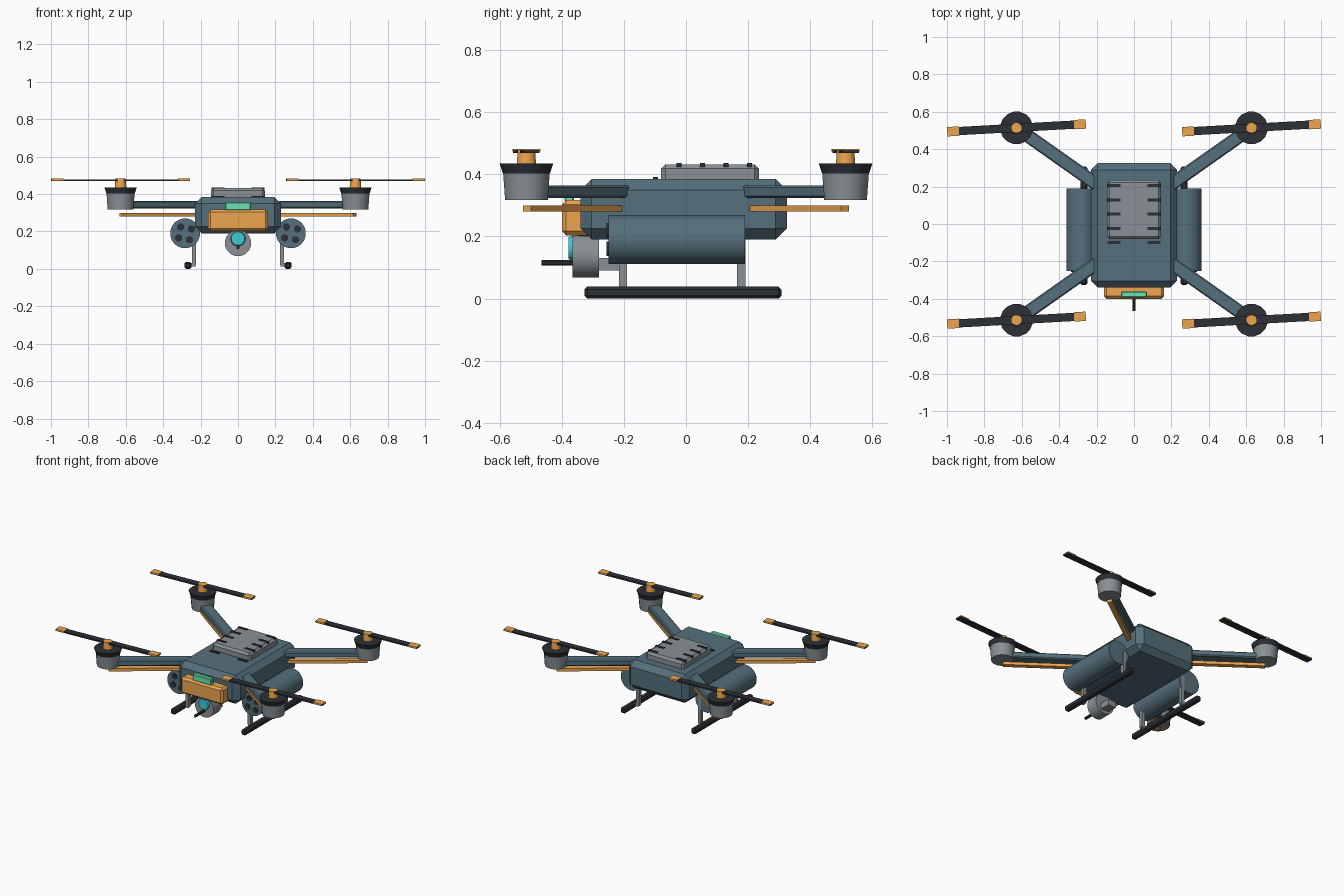
import bpy, bmesh, math
from mathutils import Vector, Matrix

if "Cube" in bpy.data.objects:
    bpy.data.objects.remove(bpy.data.objects["Cube"])


def material(name, rgb):
    m = bpy.data.materials.new(name)
    m.diffuse_color = (*rgb, 1)
    m.use_nodes = True
    m.node_tree.nodes["Principled BSDF"].inputs["Base Color"].default_value = m.diffuse_color
    return m


BLUE = material("slate_blue", (0.09, 0.16, 0.20))
DARK = material("charcoal", (0.025, 0.03, 0.037))
METAL = material("gunmetal", (0.25, 0.28, 0.30))
ORANGE = material("orange", (0.85, 0.38, 0.08))
CYAN = material("cyan_glass", (0.05, 0.60, 0.68))
GREEN = material("green_glass", (0.14, 0.78, 0.46))


def finish(name, bm, mat, smooth=False):
    bmesh.ops.recalc_face_normals(bm, faces=bm.faces)
    me = bpy.data.meshes.new(name)
    bm.to_mesh(me)
    bm.free()
    ob = bpy.data.objects.new(name, me)
    bpy.context.collection.objects.link(ob)
    if mat:
        me.materials.append(mat)
    if smooth:
        me.shade_smooth()
        me.set_sharp_from_angle(angle=math.radians(35))
    return ob


def box(name, lo, hi, mat=None, bevel=0.0, matrix=None):
    """Chamfered box between two corners, optionally moved by a matrix."""
    lo, hi = Vector(lo), Vector(hi)
    bm = bmesh.new()
    bmesh.ops.create_cube(bm, size=1)
    bmesh.ops.scale(bm, vec=hi - lo, verts=bm.verts)
    bmesh.ops.translate(bm, vec=(lo + hi) / 2, verts=bm.verts)
    if bevel:
        bmesh.ops.bevel(bm, geom=bm.edges[:], offset=bevel, segments=1,
                        affect='EDGES', profile=0.5)
    if matrix:
        bm.transform(matrix)
    return finish(name, bm, mat)


def tube(name, a, b, r1, r2=None, mat=METAL, sides=16):
    """Cylinder or cone from point a to point b, smooth when it has many sides."""
    a, b = Vector(a), Vector(b)
    d = b - a
    bm = bmesh.new()
    bmesh.ops.create_cone(bm, cap_ends=True, segments=sides, radius1=r1,
                          radius2=r1 if r2 is None else r2, depth=d.length)
    bm.transform(Matrix.Rotation(math.pi / sides, 4, 'Z'))
    bm.transform(Matrix.Translation((a + b) / 2) @ d.to_track_quat('Z', 'Y').to_matrix().to_4x4())
    return finish(name, bm, mat, sides >= 12)


def beam(name, a, b, width, height, mat, bevel=0.0):
    """Horizontal bar from a to b."""
    a, b = Vector(a), Vector(b)
    d = b - a
    m = Matrix.Translation((a + b) / 2) @ Matrix.Rotation(math.atan2(d.y, d.x), 4, 'Z')
    h = Vector((d.length, width, height)) / 2
    return box(name, -h, h, mat, bevel, m)


# Fuselage and battery on top
box("fuselage", (-0.23, -0.34, 0.19), (0.23, 0.325, 0.385), BLUE, 0.036)
box("battery", (-0.145, -0.08, 0.37), (0.145, 0.235, 0.432), METAL, 0.014)
for i in range(5):
    y = 0.205 - 0.076 * i
    z = 0.43 if i < 4 else 0.385
    for s in (-1, 1):
        box("cooling_slot", (s * 0.107 - 0.034, y - 0.008, z - 0.006),
            (s * 0.107 + 0.034, y + 0.008, z + 0.006), DARK)

# Nose module and sensor window
box("nose_module", (-0.16, -0.40, 0.203), (0.16, -0.30, 0.317), ORANGE, 0.014)
box("sensor_window", (-0.07, -0.392, 0.312), (0.07, -0.36, 0.358), GREEN, 0.005)

# Camera housing, lens and barrel under the nose
box("camera_mount", (-0.03, -0.345, 0.17), (0.03, -0.285, 0.21), DARK)
tube("camera_housing", (0, -0.28, 0.138), (0, -0.365, 0.138), 0.071)
tube("camera_lens", (0, -0.36, 0.162), (0, -0.378, 0.162), 0.042, 0.036, CYAN)
box("barrel_mount", (-0.03, -0.31, 0.09), (0.03, -0.21, 0.13), METAL)
tube("barrel", (0, -0.30, 0.115), (0, -0.465, 0.115), 0.010, None, DARK, 8)

# Four arms with motors and propellers
for sx in (-1, 1):
    for sy in (-1, 1):
        mx, my = sx * 0.628, sy * 0.514
        beam("arm", (sx * 0.19, sy * 0.205, 0.344), (mx, my, 0.344), 0.072, 0.04, BLUE, 0.007)
        beam("arm_light_strip", (sx * 0.20, sy * 0.205, 0.29), (sx * 0.625, sy * 0.512, 0.29),
             0.032, 0.02, ORANGE)
        tube("motor", (mx, my, 0.318), (mx, my, 0.41), 0.070, 0.077)
        tube("motor_cap", (mx, my, 0.402), (mx, my, 0.435), 0.077, 0.088, DARK)
        tube("propeller_hub", (mx, my, 0.43), (mx, my, 0.482), 0.032, 0.028, ORANGE)
        turn = Matrix.Translation((mx, my, 0.475)) @ Matrix.Rotation(math.radians(3.2), 4, 'Z')
        box("propeller_blades", (-0.371, -0.022, -0.006), (0.371, 0.022, 0.004), DARK, 0, turn)
        for s in (-1, 1):
            box("blade_tip", (s * 0.3395 - 0.0315, -0.025, -0.002),
                (s * 0.3395 + 0.0315, 0.025, 0.007), ORANGE, 0, turn)

# Side pods with tube openings, landing legs and skids
for s in (-1, 1):
    px, pz = s * 0.283, 0.19
    tube("side_pod", (px, 0.19, pz), (px, -0.25, pz), 0.08, None, BLUE, 20)
    for k in range(4):
        a = math.radians(35 + 90 * k)
        hx, hz = px + 0.042 * math.cos(a), pz + 0.042 * math.sin(a)
        tube("pod_opening", (hx, -0.24, hz), (hx, -0.256, hz), 0.02, None, DARK, 8)
    for y in (-0.203, 0.178):
        box("landing_leg", (s * 0.235 - 0.011, y - 0.013, 0.022),
            (s * 0.235 + 0.011, y + 0.013, 0.215), METAL)
        box("skid_clamp", (s * 0.25 - 0.022, y - 0.013, 0.014),
            (s * 0.25 + 0.022, y + 0.013, 0.032), METAL)
    box("landing_skid", (s * 0.268 - 0.019, -0.327, 0.0), (s * 0.268 + 0.019, 0.307, 0.038),
        DARK, 0.009)
